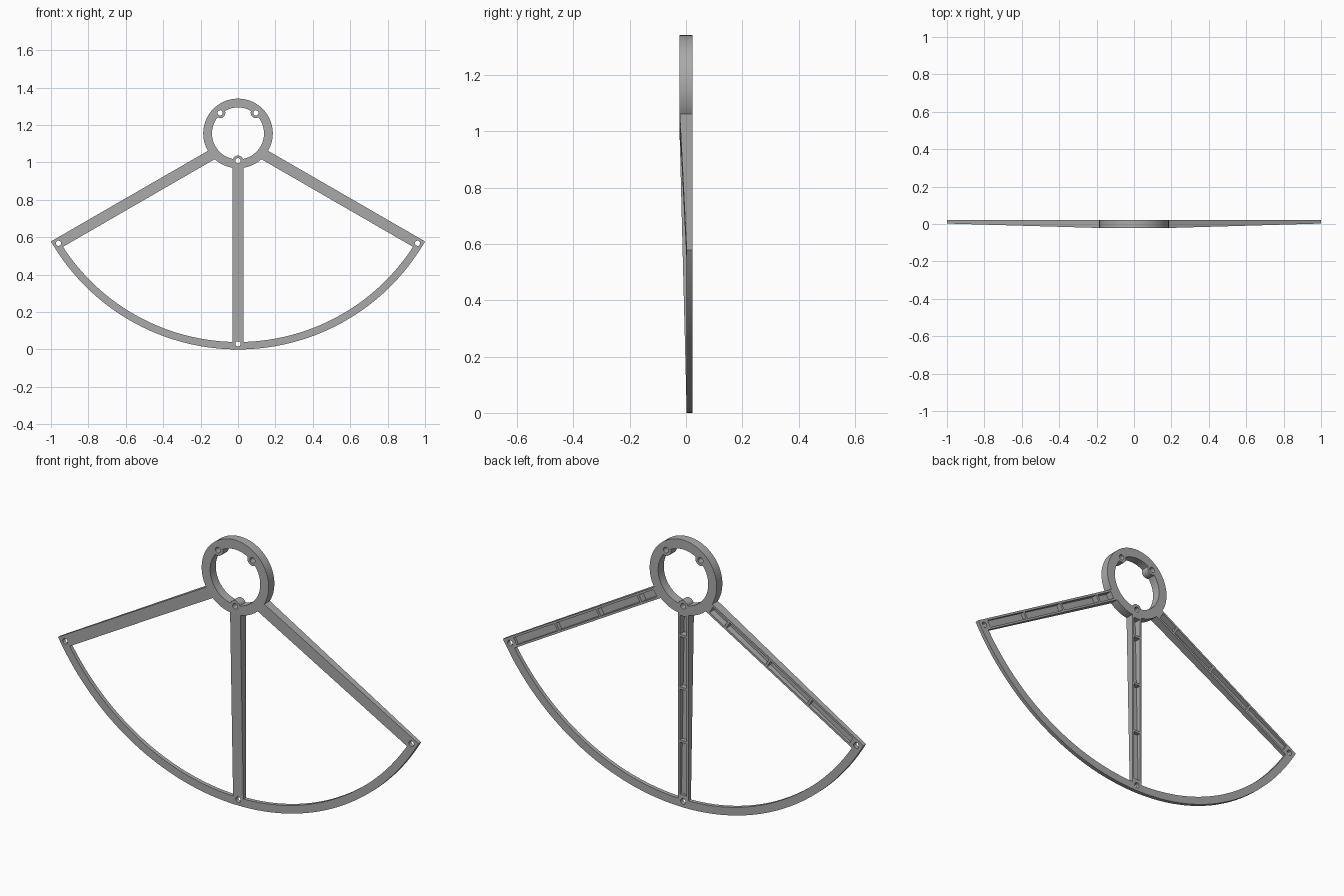
import bpy, bmesh
from math import sin, cos, radians, degrees, asin, sqrt, pi

if "Cube" in bpy.data.objects:
    bpy.data.objects.remove(bpy.data.objects["Cube"], do_unlink=True)

R = 2 / sqrt(3)           # rim radius, also the height of the ring centre
HALF = 0.0225             # half depth of the ring
RIM_FRONT = 0.0025        # front face of the thin rim
WIDTH = 0.057             # arm width
ARM_START = 0.165

grey = bpy.data.materials.new("grey plastic")
grey.use_nodes = True
colour = (0.4, 0.4, 0.4, 1)
grey.diffuse_color = colour
grey.node_tree.nodes["Principled BSDF"].inputs["Base Color"].default_value = colour


def prism(name, outline, fronts, back=HALF):
    """Solid between a front depth per outline point and a flat back."""
    bm = bmesh.new()
    a = [bm.verts.new((x, y, z)) for (x, z), y in zip(outline, fronts)]
    b = [bm.verts.new((x, back, z)) for x, z in outline]
    bm.faces.new(a)
    bm.faces.new(b[::-1])
    n = len(a)
    for i in range(n):
        j = (i + 1) % n
        bm.faces.new((a[j], a[i], b[i], b[j]))
    bmesh.ops.recalc_face_normals(bm, faces=bm.faces)
    mesh = bpy.data.meshes.new(name)
    bm.to_mesh(mesh)
    bm.free()
    mesh.materials.append(grey)
    obj = bpy.data.objects.new(name, mesh)
    bpy.context.collection.objects.link(obj)
    return obj


def polar(r, deg):
    return r * cos(radians(deg)), R + r * sin(radians(deg))


def cylinder(name, centre, r, n, depth=HALF):
    pts = [(centre[0] + r * cos(2 * pi * i / n), centre[1] + r * sin(2 * pi * i / n))
           for i in range(n)]
    return prism(name, pts, [-depth] * n, depth)


def boolean(obj, tool, operation):
    """Apply a boolean and discard its helper."""
    tool.hide_render = True
    mod = obj.modifiers.new("cut", "BOOLEAN")
    mod.operation, mod.object, mod.solver = operation, tool, "EXACT"
    bpy.context.view_layer.objects.active = obj
    bpy.ops.object.modifier_apply(modifier=mod.name)
    bpy.data.objects.remove(tool, do_unlink=True)


def drill(obj, centre):
    boolean(obj, cylinder("hole_cutter", centre, 0.014, 24, 0.1), "DIFFERENCE")


def arm_front(u):
    """Front face tapers from the ring depth to the rim depth."""
    t = (u - ARM_START) / (R - ARM_START)
    return -HALF + t * (RIM_FRONT + HALF)


def arm(name, deg, offset):
    """Arm along a direction, with its centre line shifted sideways by offset."""
    c, s = cos(radians(deg)), sin(radians(deg))

    def place(uv):
        return [(u * c - v * s, R + u * s + v * c) for u, v in uv]

    # Outer end follows the rim circle
    sides = [offset + WIDTH * (i / 6 - 0.5) for i in range(7)]
    uv = [(ARM_START, sides[0])] + [(sqrt(R * R - v * v), v) for v in sides]
    uv.append((ARM_START, sides[-1]))
    obj = prism(name, place(uv), [arm_front(u) for u, v in uv])

    # Rear pockets separated by thin ribs
    stops = [0.19, 0.297, 0.56, 0.826, 1.098]
    for u0, u1 in zip(stops, stops[1:]):
        u0, u1 = u0 + 0.006, u1 - 0.006
        lo, hi = offset - 0.018, offset + 0.018
        box = [(u0, lo), (u1, lo), (u1, hi), (u0, hi)]
        floor = [arm_front(u) + 0.009 for u, v in box]
        boolean(obj, prism("pocket_cutter", place(box), floor, 0.1), "DIFFERENCE")
    drill(obj, place([(1.125, offset)])[0])
    return obj


# Hub ring with three screw lugs
ring = cylinder("hub_ring", (0, R), 0.186, 96)
boolean(ring, cylinder("bore_cutter", (0, R), 0.139, 96, 0.1), "DIFFERENCE")
lugs = [polar(0.146, a) for a in (-90, 49, 131)]
for spot in lugs:
    boolean(ring, cylinder("lug", spot, 0.028, 32), "UNION")
for spot in lugs:
    drill(ring, spot)
parts = [ring]

# Three arms
parts.append(arm("left_arm", -30, -WIDTH / 2))
parts.append(arm("right_arm", -150, WIDTH / 2))
parts.append(arm("centre_arm", -90, 0))

# Curved rim between the arms
start = 30 + degrees(asin(WIDTH / R)) - 0.2
end = 90 - degrees(asin(WIDTH / 2 / R)) + 0.2
for side, name in ((1, "left_rim"), (-1, "right_rim")):
    steps = [start + (end - start) * i / 40 for i in range(41)]
    arc = [polar(R, -a) for a in steps] + [polar(1.115, -a) for a in reversed(steps)]
    arc = [(side * x, z) for x, z in arc]
    parts.append(prism(name, arc, [RIM_FRONT] * len(arc)))

# Smooth the curved walls, keep the edges crisp
bpy.ops.object.select_all(action="DESELECT")
for obj in parts:
    obj.select_set(True)
bpy.context.view_layer.objects.active = ring
bpy.ops.object.shade_smooth_by_angle(angle=radians(30))
